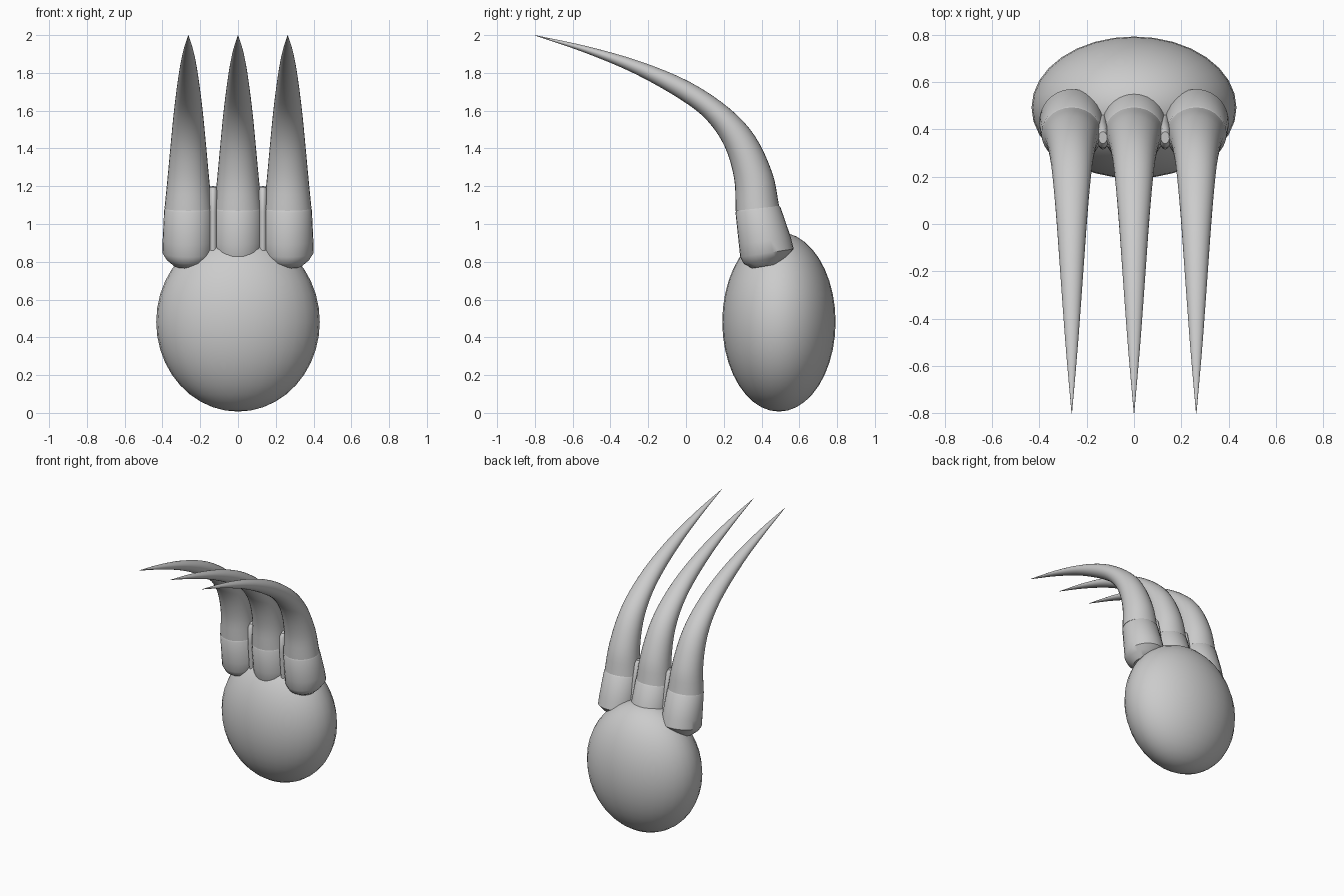
import bpy, bmesh, math
from mathutils import Vector

cube = bpy.data.objects.get("Cube")
if cube:
    bpy.data.objects.remove(cube, do_unlink=True)

grey = bpy.data.materials.new("light_grey")
grey.use_nodes = True
COLOUR = (0.6, 0.6, 0.6, 1)
grey.diffuse_color = COLOUR
grey.node_tree.nodes["Principled BSDF"].inputs["Base Color"].default_value = COLOUR
SIDES = 28


def finish(name, bm, angle=40):
    bmesh.ops.recalc_face_normals(bm, faces=bm.faces)
    mesh = bpy.data.meshes.new(name)
    bm.to_mesh(mesh)
    bm.free()
    mesh.materials.append(grey)
    obj = bpy.data.objects.new(name, mesh)
    bpy.context.collection.objects.link(obj)
    bpy.ops.object.select_all(action='DESELECT')
    bpy.context.view_layer.objects.active = obj
    obj.select_set(True)
    bpy.ops.object.shade_smooth_by_angle(angle=math.radians(angle))
    return obj


def smooth_path(rows, steps):
    """Catmull-Rom interpolation through the section rows."""
    rows = [Vector(r) for r in rows]
    pts = [rows[0] * 2 - rows[1]] + rows + [rows[-1] * 2 - rows[-2]]
    out = []
    for a, b, c, d in zip(pts, pts[1:], pts[2:], pts[3:]):
        for i in range(steps):
            t = i / steps
            out.append(0.5 * (2 * b + (c - a) * t + (2 * a - 5 * b + 4 * c - d) * t ** 2
                              + (3 * b - a - 3 * c + d) * t ** 3))
    return out + [rows[-1]]


def loft(name, x, rows):
    """Rows: back y, back z, front y, front z, half width."""
    bm = bmesh.new()
    rings = []
    for yb, zb, yf, zf, w in rows:
        back, front = Vector((x, yb, zb)), Vector((x, yf, zf))
        mid, half = (back + front) / 2, (back - front) / 2
        ring = []
        for i in range(SIDES):
            a = math.tau * i / SIDES
            ring.append(bm.verts.new(mid + half * math.cos(a) + Vector((w * math.sin(a), 0, 0))))
        rings.append(ring)
    for lo, hi in zip(rings, rings[1:]):
        for i in range(SIDES):
            j = (i + 1) % SIDES
            bm.faces.new((lo[i], lo[j], hi[j], hi[i]))
    bm.faces.new(rings[0])
    bm.faces.new(rings[-1])
    return finish(name, bm)


# Rounded palm
bm = bmesh.new()
bmesh.ops.create_uvsphere(bm, u_segments=32, v_segments=20, radius=1)
bmesh.ops.scale(bm, vec=(0.433, 0.3, 0.475), verts=bm.verts)
bmesh.ops.translate(bm, vec=(0, 0.492, 0.482), verts=bm.verts)
finish("palm", bm)

sleeve = [
    (0.50, 0.79, 0.35, 0.765, 0.075),
    (0.54, 0.835, 0.305, 0.79, 0.115),
    (0.57, 0.868, 0.287, 0.825, 0.138),
    (0.555, 0.93, 0.28, 0.89, 0.136),
    (0.50, 1.09, 0.262, 1.06, 0.128),
    (0.49, 1.10, 0.268, 1.072, 0.121),
]
claw = [
    (0.493, 1.095, 0.263, 1.07, 0.126),
    (0.457, 1.27, 0.255, 1.24, 0.109),
    (0.365, 1.465, 0.205, 1.41, 0.092),
    (0.23, 1.612, 0.11, 1.55, 0.078),
    (0.02, 1.752, -0.03, 1.66, 0.063),
    (-0.24, 1.86, -0.27, 1.795, 0.045),
    (-0.52, 1.94, -0.53, 1.905, 0.025),
    (-0.8, 2.0, -0.8, 1.998, 0.001),
]

# Three fingers, each a sleeve with a curved claw
for label, x in (("right", -0.263), ("middle", 0), ("left", 0.263)):
    loft(label + "_sleeve", x, sleeve)
    loft(label + "_claw", x, smooth_path(claw, 4))

# Webs joining neighbouring fingers
web = [
    (0.47, 0.88, 0.335, 0.86, 0.03),
    (0.435, 1.08, 0.315, 1.06, 0.027),
    (0.41, 1.18, 0.32, 1.17, 0.026),
    (0.39, 1.20, 0.34, 1.195, 0.018),
]
for label, x in (("right", -0.1315), ("left", 0.1315)):
    loft(label + "_web", x, web)
